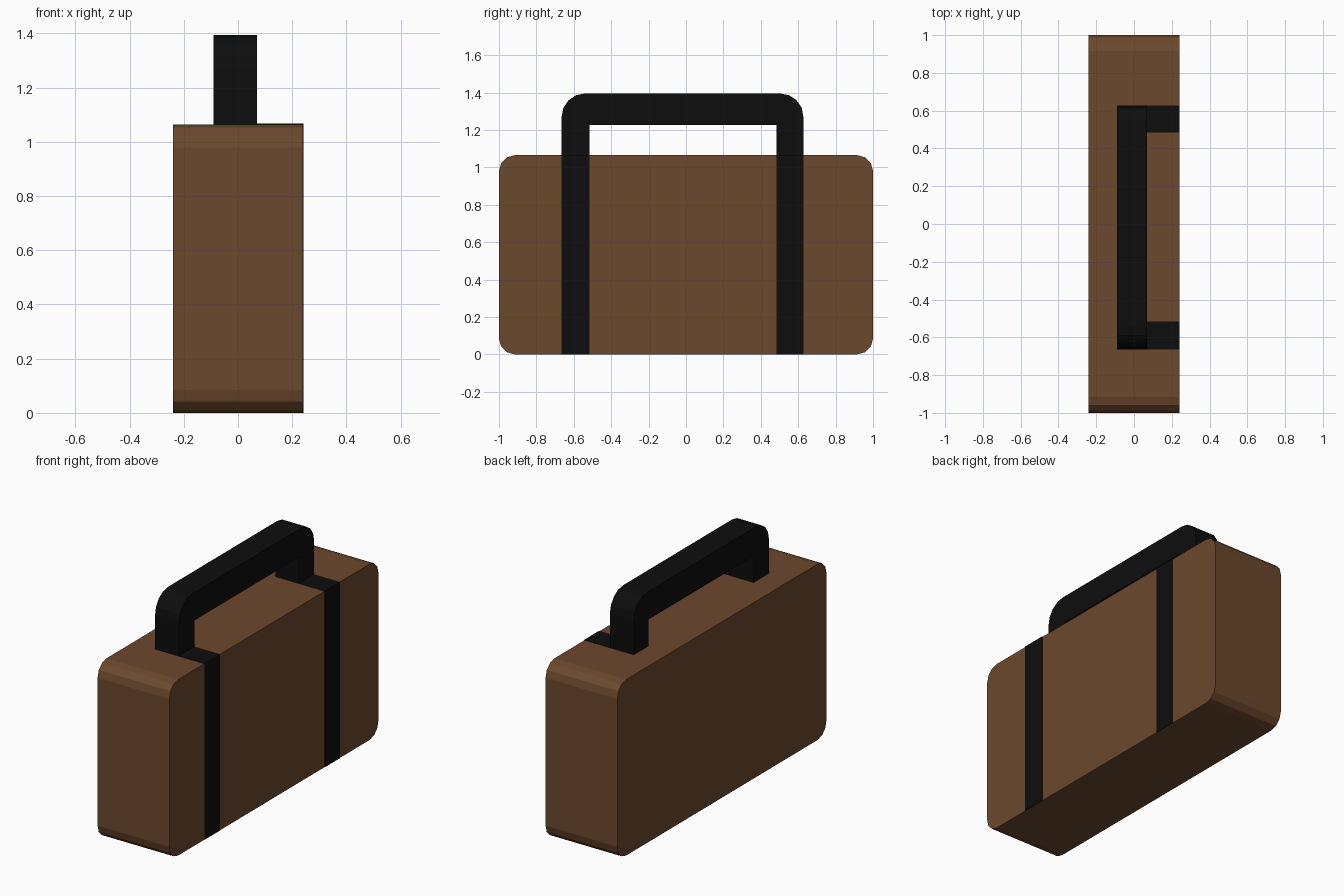
import bpy, bmesh
from math import sin, cos, pi

if "Cube" in bpy.data.objects:
    bpy.data.objects.remove(bpy.data.objects["Cube"])


def material(name, rgb):
    mat = bpy.data.materials.new(name)
    mat.diffuse_color = (*rgb, 1)
    mat.use_nodes = True
    mat.node_tree.nodes["Principled BSDF"].inputs["Base Color"].default_value = mat.diffuse_color
    return mat


def arc(cu, cv, r, start, segments):
    """Quarter-circle points, counter-clockwise from the start angle."""
    return [(cu + r * cos(start + pi / 2 * i / segments),
             cv + r * sin(start + pi / 2 * i / segments)) for i in range(segments + 1)]


def prism(name, points, depth, mat):
    """Extrude a closed 3D outline along the depth vector."""
    bm = bmesh.new()
    face = bm.faces.new([bm.verts.new(p) for p in points])
    out = bmesh.ops.extrude_face_region(bm, geom=[face])["geom"]
    bmesh.ops.translate(bm, vec=depth, verts=[g for g in out if isinstance(g, bmesh.types.BMVert)])
    bmesh.ops.recalc_face_normals(bm, faces=bm.faces)
    mesh = bpy.data.meshes.new(name)
    bm.to_mesh(mesh)
    bm.free()
    mesh.materials.append(mat)
    obj = bpy.data.objects.new(name, mesh)
    bpy.context.collection.objects.link(obj)
    return obj


brown = material("brown_leather", (0.15, 0.065, 0.026))
black = material("black_leather", (0.004, 0.004, 0.004))

HALF_X, HEIGHT = 0.24, 1.065
LEFT, LEFT_IN, RIGHT_IN, RIGHT = -0.665, -0.517, 0.485, 0.628   # strap edges in y
GRIP_X0, GRIP_X1 = -0.09, 0.07

# Case body: rounded rectangle side profile
r = 0.085
outline = (arc(1 - r, HEIGHT - r, r, 0, 3) + arc(-1 + r, HEIGHT - r, r, pi / 2, 3)
           + arc(-1 + r, r, r, pi, 3) + arc(1 - r, r, r, 3 * pi / 2, 3))
prism("case_body", [(-HALF_X, y, z) for y, z in outline], (2 * HALF_X, 0, 0), brown)

# Handle: upside-down U with rounded outer corners
top, under, foot, r = 1.395, 1.225, HEIGHT - 0.01, 0.125
outline = ([(RIGHT, foot)] + arc(RIGHT - r, top - r, r, 0, 4)
           + arc(LEFT + r, top - r, r, pi / 2, 4)
           + [(LEFT, foot), (LEFT_IN, foot), (LEFT_IN, under), (RIGHT_IN, under), (RIGHT_IN, foot)])
prism("handle", [(GRIP_X0, y, z) for y, z in outline], (GRIP_X1 - GRIP_X0, 0, 0), black)

# Straps: run from the handle feet across the top and down the right side
t = 0.002
x, z = HALF_X + t, HEIGHT + t
outline = [(GRIP_X0, z), (x, z), (x, 0), (x - 2 * t, 0), (x - 2 * t, z - 2 * t), (GRIP_X0, z - 2 * t)]
for name, y0, y1 in (("front_strap", LEFT, LEFT_IN), ("back_strap", RIGHT_IN, RIGHT)):
    prism(name, [(u, y0, v) for u, v in outline], (0, y1 - y0, 0), black)
